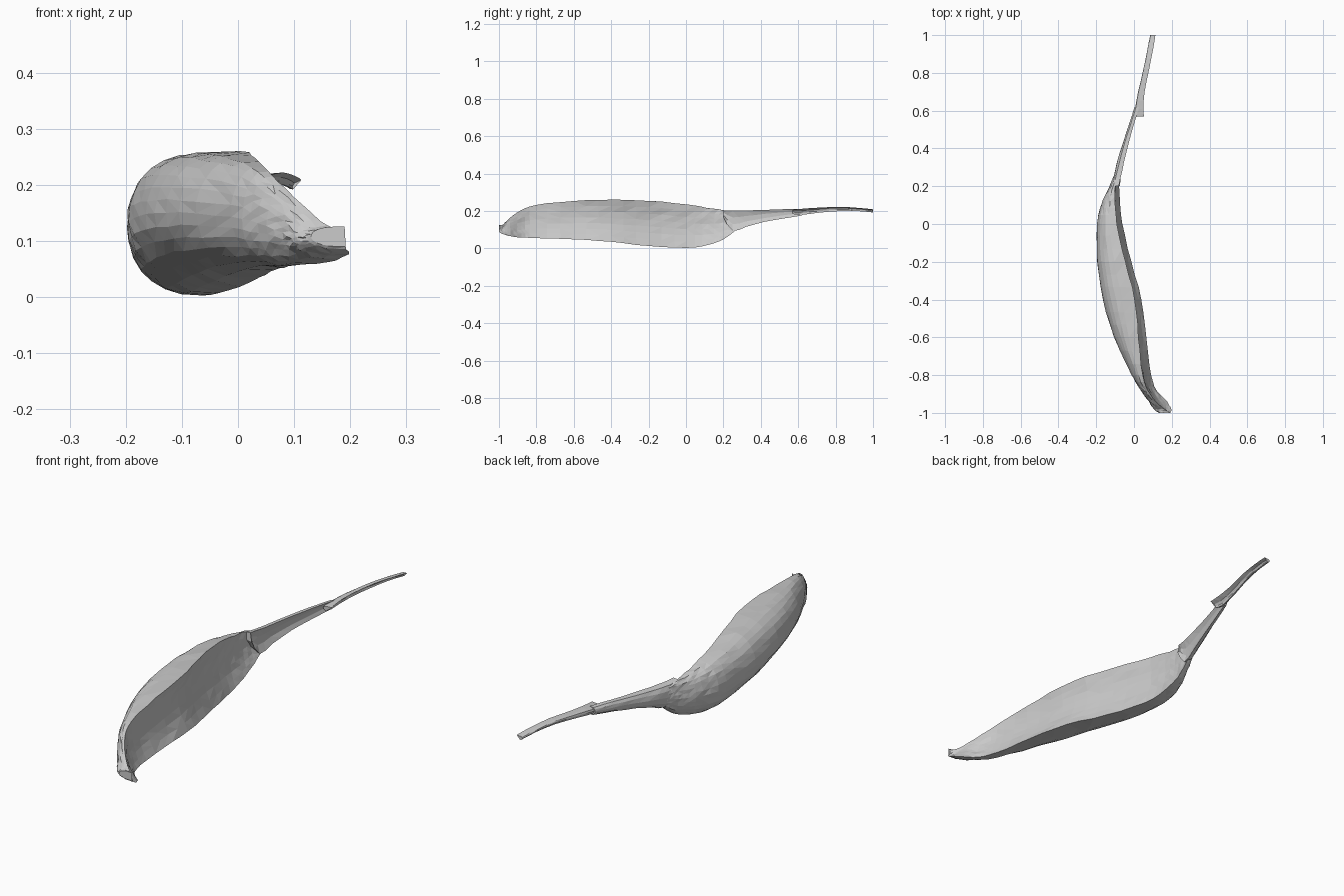
import bpy, bmesh, math, random
from mathutils import Vector

random.seed(4)


def sample(rows, t):
    # smooth blend between key cross-sections
    i = min(int(t), len(rows) - 2)
    f = t - i
    g = lambda k: rows[max(0, min(len(rows) - 1, k))]
    a, b, c, d = g(i - 1), g(i), g(i + 1), g(i + 2)
    return [0.5 * (2 * q + (r - p) * f + (2 * p - 5 * q + 4 * r - s) * f * f
                   + (3 * q - p - 3 * r + s) * f ** 3)
            for p, q, r, s in zip(a, b, c, d)]


def section(row, cols, dent):
    # D-shaped ring: rounded back from upper to lower rim, then a dished face
    y, xb, xu, zu, xl, zl = row
    pts = []
    for j in range(cols + 1):
        s = j / cols
        base = xu + (xl - xu) * s
        power = 0.6 if s < 0.5 else 0.8
        x = base - (base - xb) * max(0, math.sin(math.pi * s)) ** power
        z = (zu + zl) / 2 + (zu - zl) / 2 * math.cos(math.pi * s)
        pts.append(Vector((x, y, z)))
    half = cols // 2
    for j in range(1, half):
        s = 1 - j / half
        base = xu + (xl - xu) * s
        x = base - dent * (base - xb) * math.sin(math.pi * s)
        pts.append(Vector((x, y, zu + (zl - zu) * s)))
    return pts


def loft(name, rows, cols, steps, dent, jitter):
    # row: y, back x, upper rim x, upper rim z, lower rim x, lower rim z
    bm = bmesh.new()
    grid = []
    n = (len(rows) - 1) * steps
    for k in range(n + 1):
        wob = jitter if 0 < k < n else 0
        grid.append([bm.verts.new(p + Vector([random.uniform(-wob, wob) for _ in range(3)]))
                     for p in section(sample(rows, k / steps), cols, dent)])
    m = len(grid[0])
    for a, b in zip(grid, grid[1:]):
        for j in range(m):
            i = (j + 1) % m
            bm.faces.new((a[j], a[i], b[i], b[j]))
    bm.faces.new(grid[0])
    bm.faces.new(grid[-1])
    bmesh.ops.triangulate(bm, faces=bm.faces[:])
    bmesh.ops.recalc_face_normals(bm, faces=bm.faces[:])
    me = bpy.data.meshes.new(name)
    bm.to_mesh(me)
    bm.free()
    ob = bpy.data.objects.new(name, me)
    bpy.context.collection.objects.link(ob)
    return ob


# Pod with rounded back, dished face towards +x and pinched, curled front tip
loft("pod", [
    (-1.00, .130, .190, .126, .192, .090),
    (-0.98, .105, .160, .127, .196, .078),
    (-0.94, .078, .115, .164, .176, .065),
    (-0.88, .036, .075, .203, .120, .058),
    (-0.80, -.012, .045, .233, .092, .055),
    (-0.60, -.105, .025, .253, .065, .048),
    (-0.40, -.165, .005, .260, .040, .034),
    (-0.20, -.194, -.045, .255, -.015, .014),
    (0.00, -.196, -.090, .235, -.060, .003),
    (0.12, -.167, -.100, .216, -.075, .020),
    (0.20, -.128, -.100, .204, -.078, .048),
    (0.26, -.106, -.090, .190, -.075, .092),
    (0.29, -.092, -.082, .165, -.075, .125),
], 14, 3, .15, .002)

# Stalk base gripping the back of the pod
loft("stalk_base", [
    (0.20, -.116, -.080, .204, -.074, .165),
    (0.25, -.108, -.070, .202, -.070, .095),
    (0.32, -.092, -.054, .202, -.058, .115),
    (0.42, -.062, -.030, .206, -.036, .142),
    (0.52, -.030, -.002, .210, -.008, .160),
    (0.62, .003, .028, .212, .020, .176),
], 6, 2, .3, .001)

# Long thin channelled stalk with a flared lower end
loft("stalk", [
    (0.57, .010, .053, .206, .026, .185),
    (0.61, .006, .050, .211, .024, .178),
    (0.70, .022, .056, .217, .036, .190),
    (0.82, .050, .080, .222, .064, .200),
    (0.92, .070, .100, .217, .084, .199),
    (1.00, .086, .113, .209, .098, .192),
], 6, 2, .4, .0006)
